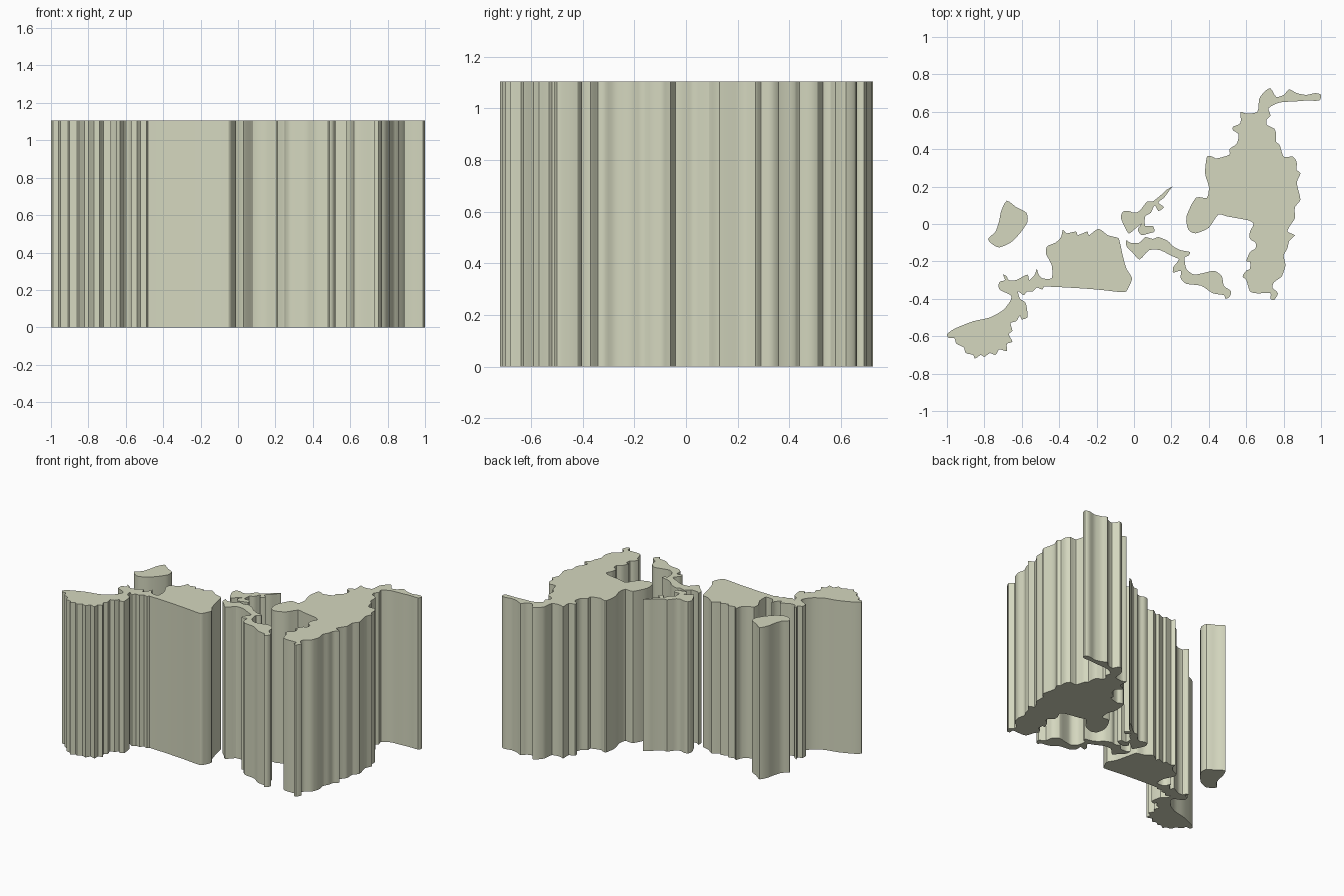
import bpy, bmesh, math
from mathutils import Vector

HEIGHT = 1.105


def soften(pts, steps=3, tension=0.35):
    """Closed cardinal spline through the traced coast points."""
    p = [Vector(q) for q in pts]
    n, out = len(p), []
    for i in range(n):
        a, b, c, d = p[i - 1], p[i], p[(i + 1) % n], p[(i + 2) % n]
        # limit the tangents so tight inlets do not overshoot
        span = (c - b).length
        m0, m1 = (c - a) * tension, (d - b) * tension
        for m in (m0, m1):
            if m.length > span:
                m *= span / m.length
        for k in range(steps):
            t = k / steps
            out.append((2*t**3 - 3*t**2 + 1) * b + (t**3 - 2*t**2 + t) * m0
                       + (3*t**2 - 2*t**3) * c + (t**3 - t**2) * m1)
    return out


def slab(name, pts):
    """Extrude a closed outline from the ground up to HEIGHT."""
    bm = bmesh.new()
    base = bm.faces.new([bm.verts.new((v.x, v.y, 0)) for v in soften(pts)])
    geo = bmesh.ops.extrude_face_region(bm, geom=[base], use_keep_orig=True)
    top = [e for e in geo["geom"] if isinstance(e, bmesh.types.BMVert)]
    bmesh.ops.translate(bm, verts=top, vec=(0, 0, HEIGHT))
    bmesh.ops.recalc_face_normals(bm, faces=bm.faces)
    bmesh.ops.triangulate(bm, faces=[f for f in bm.faces if len(f.verts) > 4])
    me = bpy.data.meshes.new(name)
    bm.to_mesh(me)
    bm.free()
    ob = bpy.data.objects.new(name, me)
    bpy.context.collection.objects.link(ob)
    bpy.ops.object.select_all(action='DESELECT')
    ob.select_set(True)
    bpy.context.view_layer.objects.active = ob
    bpy.ops.object.shade_smooth_by_angle(angle=math.radians(30))
    return ob


# Small detached island in the north-west
slab("small_west_island", [
    (-.68, .125), (-.63, .09), (-.575, .06), (-.57, .01), (-.61, -.05), (-.66, -.10),
    (-.72, -.125), (-.755, -.11), (-.78, -.08), (-.74, -.04), (-.72, .02), (-.71, .07)])

# Long western land: north coast, then south coast
west_north = [
    (-1.0, -.59), (-.96, -.56), (-.86, -.52), (-.77, -.50), (-.70, -.46), (-.66, -.41),
    (-.66, -.38), (-.72, -.35), (-.72, -.31), (-.69, -.30), (-.70, -.27), (-.68, -.28),
    (-.67, -.30), (-.63, -.30), (-.57, -.27), (-.56, -.30), (-.53, -.27), (-.52, -.24),
    (-.51, -.27), (-.49, -.29), (-.44, -.29), (-.44, -.22), (-.47, -.16), (-.465, -.12),
    (-.42, -.10), (-.39, -.07), (-.38, -.03), (-.36, -.05), (-.31, -.04), (-.30, -.06),
    (-.25, -.04), (-.24, -.06), (-.19, -.025), (-.14, -.06), (-.10, -.07), (-.08, -.08)]
west_south = [
    (-.06, -.17), (-.04, -.24), (-.01, -.29), (-.03, -.34), (-.05, -.365), (-.20, -.35),
    (-.35, -.34), (-.48, -.335), (-.49, -.35), (-.52, -.34), (-.54, -.36), (-.57, -.36),
    (-.59, -.38), (-.62, -.36), (-.61, -.40), (-.58, -.42), (-.57, -.47), (-.57, -.50),
    (-.60, -.51), (-.61, -.49), (-.63, -.52), (-.66, -.53), (-.65, -.57), (-.67, -.59),
    (-.65, -.63), (-.68, -.64), (-.68, -.68), (-.72, -.67), (-.74, -.70), (-.77, -.69),
    (-.80, -.71), (-.82, -.70), (-.85, -.72), (-.86, -.70), (-.90, -.69), (-.91, -.66),
    (-.95, -.64), (-.96, -.61), (-.99, -.61)]
slab("western_land", west_north + west_south)

# Jagged islet near the centre
slab("central_islet", [
    (.205, .20), (.17, .18), (.15, .16), (.10, .12), (.07, .12), (.03, .07), (0, .06),
    (-.03, .07), (-.06, .065), (-.07, .03), (-.03, -.05), (0, -.03), (.04, 0),
    (.02, -.03), (.04, -.06), (.08, -.05), (.11, -.04), (.10, -.01), (.06, -.01),
    (.06, .04), (.09, .06), (.11, .10), (.13, .07), (.16, .09), (.13, .115),
    (.16, .14), (.19, .18)])

# Curving strip in the south
slab("southern_strip", [
    (-.04, -.085), (-.02, -.10), (.03, -.10), (.06, -.07), (.10, -.08), (.13, -.07),
    (.18, -.09), (.21, -.12), (.25, -.14), (.30, -.15), (.29, -.17), (.27, -.18),
    (.28, -.24), (.32, -.27), (.38, -.26), (.43, -.25), (.47, -.28), (.48, -.33),
    (.52, -.36), (.51, -.39), (.49, -.40), (.48, -.38), (.42, -.37), (.36, -.33),
    (.28, -.32), (.25, -.29), (.25, -.25), (.21, -.26), (.21, -.23), (.24, -.19),
    (.20, -.17), (.14, -.14), (.08, -.14), (.03, -.19), (-.01, -.15), (-.04, -.12)])

# Large eastern land: north coast, then south coast
east_north = [
    (.28, .04), (.33, .14), (.39, .14), (.40, .20), (.38, .27), (.39, .36), (.42, .36),
    (.44, .35), (.51, .37), (.51, .40), (.55, .43), (.56, .48), (.53, .50), (.53, .52),
    (.57, .54), (.57, .60), (.60, .59), (.66, .60), (.67, .67), (.70, .71), (.73, .725),
    (.76, .68), (.80, .69), (.83, .72), (.87, .70), (.92, .69), (.97, .70), (1.0, .69),
    (.99, .66), (.92, .66), (.86, .655), (.78, .65), (.72, .62), (.73, .58), (.71, .56),
    (.71, .53), (.75, .51), (.76, .48), (.76, .44), (.78, .42), (.80, .36), (.85, .36)]
east_south = [
    (.87, .33), (.87, .29), (.89, .27), (.87, .22), (.89, .13), (.86, .09), (.86, .03),
    (.84, 0), (.82, -.04), (.86, -.06), (.83, -.09), (.82, -.13), (.80, -.17),
    (.81, -.22), (.79, -.28), (.75, -.31), (.74, -.34), (.77, -.37), (.75, -.405),
    (.73, -.40), (.73, -.37), (.69, -.37), (.65, -.37), (.62, -.36), (.60, -.30),
    (.58, -.28), (.60, -.25), (.62, -.24), (.62, -.20), (.60, -.20), (.62, -.15),
    (.65, -.13), (.65, -.10), (.62, -.08), (.62, -.04), (.64, 0), (.61, .02), (.50, .04),
    (.45, .05), (.40, -.02), (.33, -.05), (.29, -.03)]
slab("eastern_land", east_north + east_south)

# Pale olive colour shared by every piece
mat = bpy.data.materials.new("pale_olive")
mat.diffuse_color = (0.66, 0.68, 0.52, 1)
for ob in bpy.context.collection.objects:
    ob.data.materials.append(mat)
